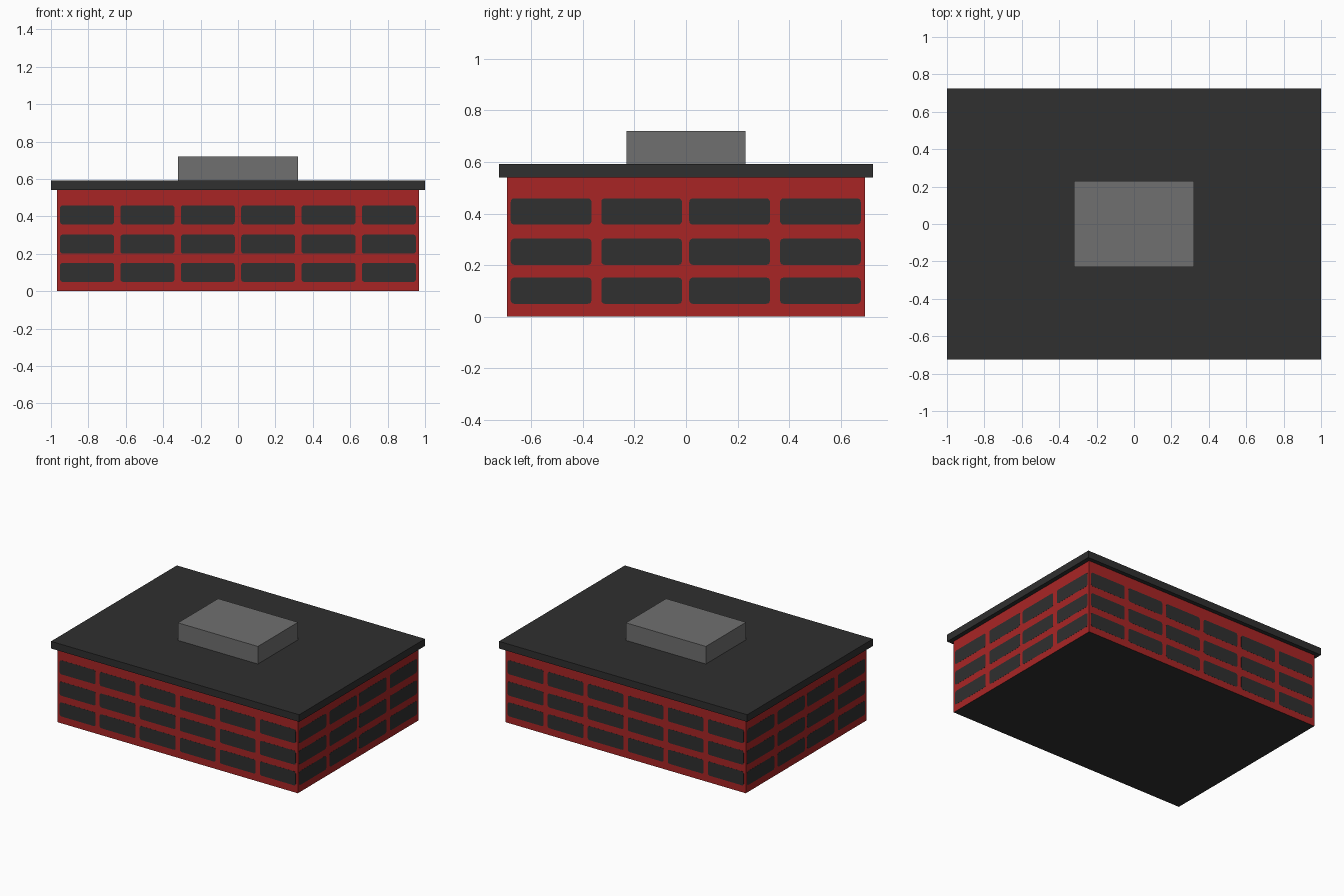
import bpy, bmesh, math
from mathutils import Matrix

if "Cube" in bpy.data.objects:
    bpy.data.objects.remove(bpy.data.objects["Cube"])


def material(name, rgb):
    m = bpy.data.materials.new(name)
    m.diffuse_color = (*rgb, 1)
    m.use_nodes = True
    m.node_tree.nodes["Principled BSDF"].inputs["Base Color"].default_value = m.diffuse_color
    return m


red = material("brick_red", (0.393, 0.0185, 0.0185))
dark = material("dark_grey", (0.029, 0.029, 0.029))
grey = material("mid_grey", (0.161, 0.161, 0.161))


def finish(name, bm, mat):
    me = bpy.data.meshes.new(name)
    bm.to_mesh(me)
    bm.free()
    me.materials.append(mat)
    ob = bpy.data.objects.new(name, me)
    bpy.context.collection.objects.link(ob)
    return ob


def box(name, hx, hy, z0, z1, mat):
    bm = bmesh.new()
    bmesh.ops.create_cube(bm, size=1, matrix=Matrix.Translation((0, 0, (z0 + z1) / 2))
                          @ Matrix.Diagonal((2 * hx, 2 * hy, z1 - z0, 1)))
    return finish(name, bm, mat)


HX, HY = 0.968, 0.694
walls = box("walls", HX, HY, 0, 0.54, red)
box("flat_roof", 1.0, 0.724, 0.54, 0.592, dark)
box("roof_unit", 0.322, 0.231, 0.592, 0.72, grey)

# The underside of the walls is dark
walls.data.materials.append(dark)
for p in walls.data.polygons:
    if p.normal.z < -0.5:
        p.material_index = 1

ROWS = (0.101, 0.252, 0.408)


def windows(name, angle, dist, centres, width, height=0.102, r=0.014):
    """Grid of thin rounded plates on one wall, turned about z."""
    bm = bmesh.new()
    turn = Matrix.Rotation(angle, 4, 'Z')
    for z in ROWS:
        for c in centres:
            pts = []
            for k, (sx, sz) in enumerate(((1, 1), (-1, 1), (-1, -1), (1, -1))):
                for i in range(4):
                    a = math.pi / 2 * (k + i / 3)
                    pts.append((c + sx * (width / 2 - r) + r * math.cos(a),
                                z + sz * (height / 2 - r) + r * math.sin(a)))
            face = bm.faces.new([bm.verts.new((x, -dist - 0.0006, h)) for x, h in pts])
            out = bmesh.ops.extrude_face_region(bm, geom=[face], use_keep_orig=True)
            for v in out["geom"]:
                if isinstance(v, bmesh.types.BMVert):
                    v.co.y = -dist + 0.0006
    bmesh.ops.recalc_face_normals(bm, faces=bm.faces)
    bmesh.ops.transform(bm, matrix=turn, verts=bm.verts)
    finish(name, bm, dark)


long_row = [0.3228 * (i - 2.5) for i in range(6)]
short_row = (-0.523, -0.172, 0.169, 0.521)
windows("front_windows", 0, HY, long_row, 0.289)
windows("back_windows", math.pi, HY, long_row, 0.289)
windows("right_windows", math.pi / 2, HX, short_row, 0.313)
windows("left_windows", -math.pi / 2, HX, short_row, 0.313)
